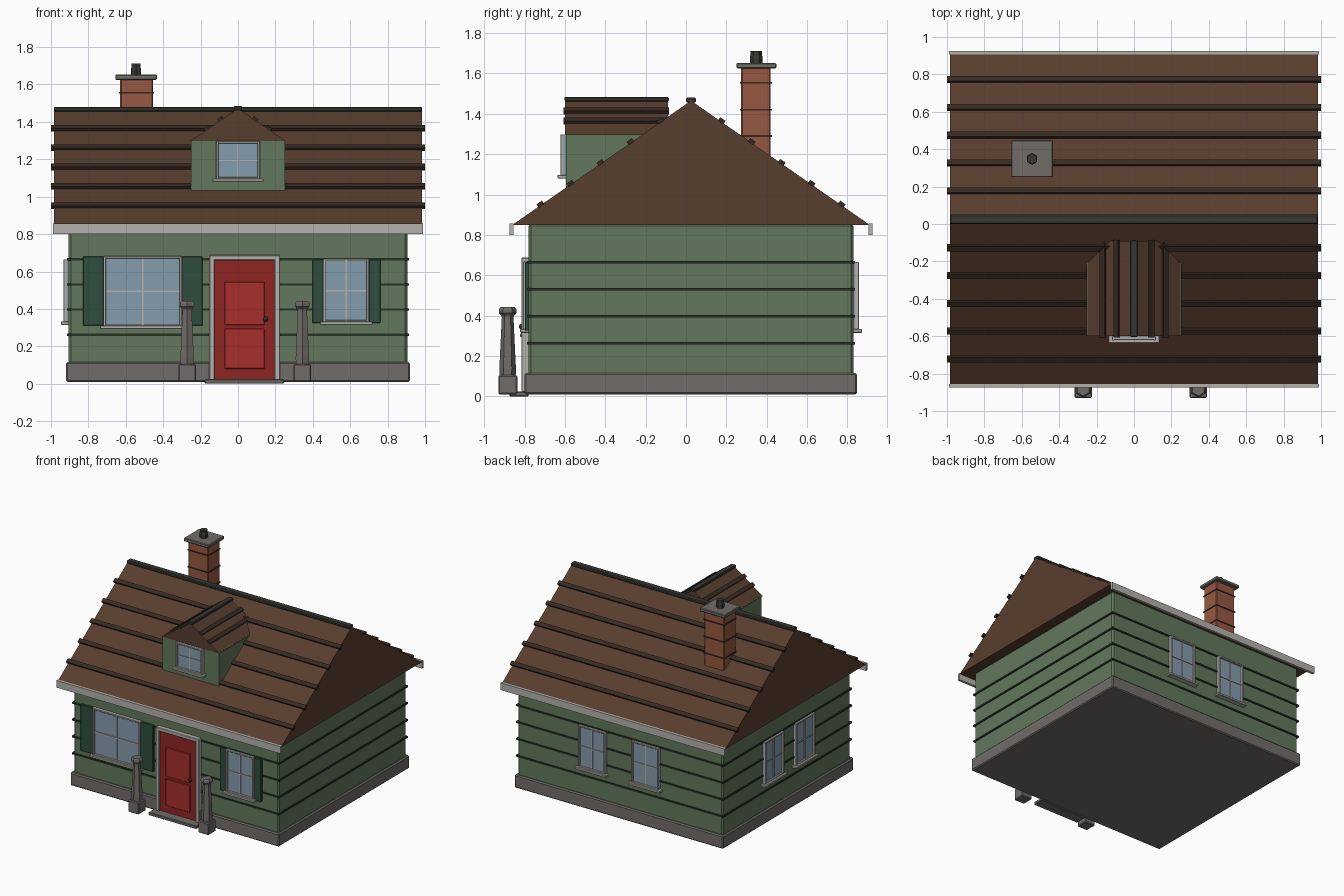
import bpy, bmesh
from math import pi, atan2
from mathutils import Matrix, Vector

if "Cube" in bpy.data.objects:
    bpy.data.objects.remove(bpy.data.objects["Cube"])


def material(name, rgb):
    m = bpy.data.materials.new(name)
    m.diffuse_color = [(c / 255) ** 2.2 for c in rgb] + [1]
    m.use_nodes = True
    m.node_tree.nodes["Principled BSDF"].inputs["Base Color"].default_value = m.diffuse_color
    return m


GREEN = material("green_siding", (98, 120, 92))
SEAM = material("dark_seam", (42, 52, 42))
BROWN = material("roof_brown", (88, 64, 50))
DARK = material("roof_dark", (58, 46, 38))
CAP = material("charcoal", (58, 58, 56))
STONE = material("stone", (112, 108, 104))
TRIM = material("pale_trim", (180, 176, 170))
GLASS = material("glass_blue", (132, 155, 172))
SHUT = material("shutter_green", (50, 78, 64))
RED = material("door_red", (142, 42, 40))
PANEL = material("panel_red", (165, 50, 46))
BRICK = material("brick", (150, 88, 68))


def finish(name, bm, mat, bevel=0.0, matrix=None):
    bmesh.ops.recalc_face_normals(bm, faces=bm.faces)
    me = bpy.data.meshes.new(name)
    bm.to_mesh(me)
    bm.free()
    me.materials.append(mat)
    ob = bpy.data.objects.new(name, me)
    bpy.context.collection.objects.link(ob)
    if matrix:
        ob.matrix_world = matrix
    if bevel:
        b = ob.modifiers.new("bevel", "BEVEL")
        b.width, b.segments = bevel, 1
    return ob


def box(name, x, y, z, mat, bevel=0.0, matrix=None):
    """Box from (min, max) pairs."""
    bm = bmesh.new()
    size = Vector((x[1] - x[0], y[1] - y[0], z[1] - z[0]))
    mid = Vector((sum(x), sum(y), sum(z))) / 2
    bmesh.ops.create_cube(bm, size=1, matrix=Matrix.Translation(mid) @ Matrix.Diagonal(size).to_4x4())
    return finish(name, bm, mat, bevel, matrix)


def prism(name, tri, depth, mat, axis):
    """Triangle extruded along x or y."""
    bm = bmesh.new()
    def place(d, a, b):
        return (d, a, b) if axis == "x" else (a, d, b)
    f = bm.faces.new([bm.verts.new(place(depth[0], a, b)) for a, b in tri])
    r = bmesh.ops.extrude_face_region(bm, geom=[f])
    off = place(depth[1] - depth[0], 0, 0)
    bmesh.ops.translate(bm, vec=off, verts=[v for v in r["geom"] if isinstance(v, bmesh.types.BMVert)])
    return finish(name, bm, mat)


def turned(name, profile, sides, x, y, mat):
    """Faceted column from (radius, z) pairs."""
    bm = bmesh.new()
    rings = []
    for r, z in profile:
        rings.append([bm.verts.new(Matrix.Rotation(2 * pi * i / sides, 3, "Z") @ Vector((0, -r, z)))
                      for i in range(sides)])
    for lo, hi in zip(rings, rings[1:]):
        for i in range(sides):
            j = (i + 1) % sides
            bm.faces.new((lo[i], lo[j], hi[j], hi[i]))
    bm.faces.new(rings[0])
    bm.faces.new(rings[-1])
    return finish(name, bm, mat, 0, Matrix.Translation((x, y, 0)))


def window(name, loc, angle, w, z0, z1, bar=0.013):
    """Framed four-pane window; local -y points out of the wall."""
    m = Matrix.Translation(loc) @ Matrix.Rotation(angle, 4, "Z")
    h, zm = w / 2, (z0 + z1) / 2
    box(name + "_glass", (-h, h), (-0.012, 0.01), (z0, z1), GLASS, 0, m)
    for s in (-1, 1):
        e = s * (h - bar / 2)
        box(name + "_side", (e - bar / 2, e + bar / 2), (-0.027, 0.01), (z0, z1), TRIM, 0.002, m)
    for z in (z0, z1 - bar):
        box(name + "_rail", (-h, h), (-0.025, 0.01), (z, z + bar), TRIM, 0.002, m)
    box(name + "_mullion", (-0.004, 0.004), (-0.018, 0), (z0, z1), TRIM, 0, m)
    box(name + "_crossbar", (-h, h), (-0.018, 0), (zm - 0.004, zm + 0.004), TRIM, 0, m)
    box(name + "_sill", (-h - 0.018, h + 0.018), (-0.042, 0.01), (z0 - 0.012, z0 + 0.006), TRIM, 0.003, m)


# walls, foundation and siding seams
FRONT, BACK = -0.78, 0.83
box("walls", (-0.905, 0.905), (FRONT, BACK), (0.012, 0.855), GREEN, 0.012)
box("foundation", (-0.92, 0.92), (-0.80, 0.847), (0.01, 0.115), STONE, 0.008)
for z in (0.262, 0.397, 0.531, 0.665):
    box("siding_seam", (-0.914, 0.914), (FRONT - 0.008, BACK + 0.008), (z - 0.006, z + 0.006), SEAM)

# main roof with battens, ridge cap and fascia
EAVE, RIDGE, MID, HALF = 0.85, 1.465, 0.025, 0.885
prism("main_roof", [(MID - HALF, EAVE), (MID + HALF, EAVE), (MID, RIDGE)], (-0.985, 0.985), BROWN, "x")
slope = atan2(RIDGE - EAVE, HALF)
for s in (-1, 1):
    for i in range(5):
        d = 0.151 + 0.1487 * i
        m = Matrix.Translation((0, MID + s * d, RIDGE - d * (RIDGE - EAVE) / HALF + 0.004)) \
            @ Matrix.Rotation(-s * slope, 4, "X")
        box("roof_batten", (-1, 1), (-0.016, 0.016), (-0.009, 0.012), DARK, 0, m)
    y = MID + s * 0.89
    box("fascia", (-0.988, 0.988), (y - 0.01, y + 0.01), (0.80, 0.857), TRIM)
box("ridge_cap", (-0.985, 0.985), (0, 0.05), (1.456, 1.48), CAP, 0.006)

# dormer
box("dormer_walls", (-0.25, 0.25), (-0.595, -0.15), (1.03, 1.302), GREEN)
prism("dormer_roof", [(-0.255, 1.298), (0.255, 1.298), (0, 1.472)], (-0.6, -0.09), BROWN, "y")
dslope = atan2(0.174, 0.255)
for s in (-1, 1):
    for d in (0.092, 0.165):
        m = Matrix.Translation((s * d, 0, 1.472 - d * 0.174 / 0.255 + 0.004)) @ Matrix.Rotation(s * dslope, 4, "Y")
        box("dormer_batten", (-0.015, 0.015), (-0.608, -0.085), (-0.009, 0.011), DARK, 0, m)
box("dormer_ridge_cap", (-0.022, 0.022), (-0.603, -0.085), (1.462, 1.484), CAP, 0.005)
window("dormer_window", (0, -0.595, 0), 0, 0.235, 1.092, 1.298)

# chimney
box("chimney", (-0.63, -0.455), (0.273, 0.42), (0.011, 1.63), BRICK, 0.006)
for z in (1.29, 1.42, 1.555):
    box("chimney_band", (-0.635, -0.45), (0.268, 0.425), (z - 0.004, z + 0.004), DARK)
box("chimney_cap", (-0.656, -0.434), (0.25, 0.448), (1.625, 1.652), STONE, 0.005)
turned("chimney_pot", [(0.032, 1.65), (0.032, 1.685), (0.028, 1.69), (0.028, 1.712)], 6, -0.545, 0.348, CAP)

# windows and shutters
window("front_wide_window", (-0.51, FRONT, 0), 0, 0.42, 0.305, 0.682)
window("front_small_window", (0.578, FRONT, 0), 0, 0.245, 0.327, 0.668)
for x0, x1, z0, z1 in ((-0.83, -0.718, 0.31, 0.68), (-0.302, -0.19, 0.31, 0.68),
                       (0.397, 0.457, 0.325, 0.665), (0.699, 0.762, 0.325, 0.665)):
    box("shutter", (x0, x1), (FRONT - 0.018, FRONT + 0.01), (z0, z1), SHUT, 0.003)
for x in (-0.235, 0.235):
    window("back_window", (x, BACK, 0), pi, 0.24, 0.327, 0.665)
for y in (-0.18, 0.21):
    window("left_window", (-0.905, y, 0), -pi / 2, 0.24, 0.327, 0.665)

# door, frame, knob and step
DX = 0.035
box("door", (DX - 0.165, DX + 0.165), (FRONT - 0.022, FRONT + 0.01), (0.02, 0.665), RED)
for z0, z1 in ((0.08, 0.295), (0.315, 0.545)):
    box("door_panel", (DX - 0.107, DX + 0.107), (FRONT - 0.03, FRONT), (z0, z1), PANEL, 0.003)
for s in (-1, 1):
    x = DX + s * 0.175
    box("door_jamb", (x - 0.014, x + 0.014), (FRONT - 0.035, FRONT + 0.01), (0.02, 0.687), TRIM, 0.003)
box("door_header", (DX - 0.189, DX + 0.189), (FRONT - 0.035, FRONT + 0.01), (0.66, 0.687), TRIM, 0.003)
bm = bmesh.new()
bmesh.ops.create_icosphere(bm, subdivisions=2, radius=0.014,
                           matrix=Matrix.Translation((0.148, FRONT - 0.035, 0.345)))
finish("door_knob", bm, CAP)
box("door_step", (-0.178, 0.245), (-0.875, FRONT), (0, 0.024), STONE, 0.004)

# porch posts on square bases
for x in (-0.272, 0.344):
    box("post_base", (x - 0.047, x + 0.047), (-0.93, -0.836), (0.01, 0.105), STONE, 0.006)
    turned("porch_post", [(0.04, 0.1), (0.041, 0.14), (0.029, 0.39), (0.031, 0.4), (0.044, 0.412),
                          (0.044, 0.43), (0.035, 0.442)], 6, x, -0.884, STONE)
